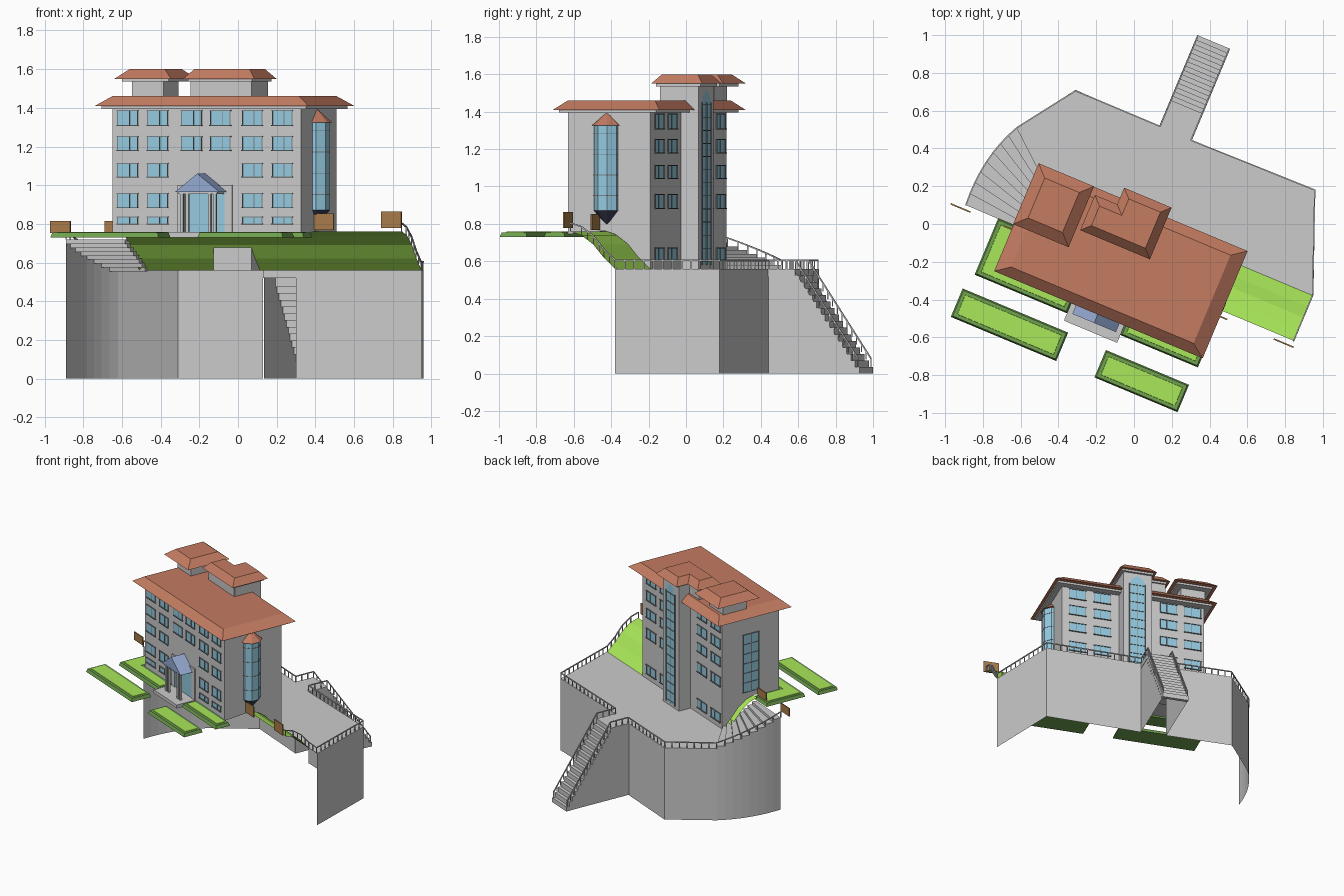
import bpy, bmesh, math
from mathutils import Vector, Matrix

if "Cube" in bpy.data.objects:
    bpy.data.objects.remove(bpy.data.objects["Cube"])

ROT = Matrix.Rotation(math.radians(-22.7), 4, 'Z')   # building axes (u along front, v to back)
def W(u, v, z=0): return ROT @ Vector((u, v, z))

def mat(name, r, g, b):
    m = bpy.data.materials.new(name); m.diffuse_color = (r, g, b, 1); return m
TILE = mat("tile", .55, .2, .12); GLASS = mat("glass", .3, .6, .75)
GRASS = mat("grass", .4, .8, .1); HEDGE = mat("hedge", .16, .36, .08)
WOOD = mat("wood", .4, .2, .07); BLUE = mat("blue_roof", .3, .4, .65)
NAVY = mat("navy", .05, .05, .1); DARK = mat("dark_frame", .2, .22, .23)

def mesh(name, verts, faces, m=None, rot=True):
    me = bpy.data.meshes.new(name)
    me.from_pydata([tuple(ROT @ Vector(v)) if rot else tuple(v) for v in verts], [], faces)
    bm = bmesh.new(); bm.from_mesh(me)
    bmesh.ops.recalc_face_normals(bm, faces=bm.faces)
    bm.to_mesh(me); bm.free()
    o = bpy.data.objects.new(name, me)
    bpy.context.collection.objects.link(o)
    if m: me.materials.append(m)
    return o

def boxes(name, items, m=None):
    V, F = [], []
    for a, b, c, d, e, f in items:
        n = len(V)
        V += [(x, y, z) for z in (e, f) for x, y in ((a, c), (b, c), (b, d), (a, d))]
        F += [[n + i for i in q] for q in ((0, 1, 2, 3), (4, 5, 6, 7), (0, 1, 5, 4),
                                           (1, 2, 6, 5), (2, 3, 7, 6), (3, 0, 4, 7))]
    return mesh(name, V, F, m)

def loft(name, bot, z0, top, z1, m=None, rot=True):
    n = len(bot)
    V = [(*p, z0) for p in bot] + [(*p, z1) for p in top]
    F = [list(range(n)), list(range(n, 2 * n))]
    F += [(i, (i + 1) % n, n + (i + 1) % n, n + i) for i in range(n)]
    return mesh(name, V, F, m, rot)

def rect(a, b, c, d, s=0, t=None):
    t = s if t is None else t
    return [(a + s, c + t), (b - s, c + t), (b - s, d - t), (a + s, d - t)]

def side_extrude(name, prof, u0, u1, m=None):      # profile in (v, z) swept along u
    n = len(prof)
    V = [(u, v, z) for u in (u0, u1) for v, z in prof]
    F = [list(range(n)), list(range(n, 2 * n))]
    F += [(i, (i + 1) % n, n + (i + 1) % n, n + i) for i in range(n)]
    return mesh(name, V, F, m)

# Main block, its underside following the bank
BANK = [(-.244, .76), (-.18, .74), (-.11, .69), (-.05, .62), (.016, .56)]
side_extrude("main_walls", [(-.456, 1.41), (-.456, .745)] + [(v, z + .003) for v, z in BANK]
             + [(.021, .56), (.021, 1.41)], -.513, .543)
boxes("stair_tower", [(-.095, .117, -.1, .12, .56, 1.54)])
boxes("roof_blocks", [(-.52, -.342, -.18, .02, 1.4, 1.54), (-.223, .11, -.105, .03, 1.4, 1.54)])

# Tiled hip roofs with flat tops
boxes("main_soffit", [(-.56, .585, -.49, .07, 1.395, 1.412)])
loft("main_roof", rect(-.587, .61, -.516, .1), 1.41, rect(-.587, .61, -.516, .1, .075, .055), 1.46, TILE)
boxes("left_soffit", [(-.56, -.3, -.215, .07, 1.535, 1.552)])
loft("left_roof", rect(-.59, -.272, -.247, .102), 1.55, rect(-.59, -.272, -.247, .102, .06), 1.6, TILE)
def ell(s):
    return [(-.25 + s, -.14 + s), (.15 - s, -.14 + s), (.15 - s, .157 - s),
            (-.122 + s, .157 - s), (-.122 + s, .062 - s), (-.25 + s, .062 - s)]
loft("tower_soffit", ell(.02), 1.535, ell(.02), 1.552)
loft("tower_roof", ell(0), 1.55, ell(.045), 1.6, TILE)

# Windows
glass, frames = [], []
def window(u, z0, z1, v, s, w=.11):
    def add(lst, a, b, c, d, out):
        lst.append((a, b, min(v, v + s * out), max(v, v + s * out), c, d))
    a, b = u - w / 2, u + w / 2
    add(glass, a, b, z0, z1, .002)
    for x in (a, a + w * .6, b):
        add(frames, x - .002, x + .002, z0, z1, .005)
    add(frames, a - .005, b + .005, z0 - .004, z0 + .001, .009)
    add(frames, a - .005, b + .005, z1 - .001, z1 + .004, .007)
ROWS = [(1.31, 1.385), (1.18, 1.25), (1.045, 1.11), (.885, .955), (.80, .835)]
for u in (-.427, -.259, -.069, .093, .272, .44):
    for z0, z1 in ROWS[:2] if abs(u) < .1 else ROWS:
        window(u, z0, z1, -.456, -1)
for u in (-.43, -.25, .243, .425):
    for z0, z1 in ROWS[:4] + [(.605, .67)]:
        window(u, z0, z1, .021, 1, .12)
# left side strip window
glass.append((-.516, -.513, -.285, -.155, .8, 1.25))
for i in range(7):
    frames.append((-.52, -.513, -.29, -.15, .798 + i * .075, .802 + i * .075))
for v in (-.285, -.22, -.155):
    frames.append((-.52, -.513, v - .003, v + .003, .8, 1.25))
# tower curtain glazing
for i in range(13):
    frames.append((-.05, .072, .12, .127, .598 + i * .07, .602 + i * .07))
for u in (-.048, .011, .07):
    frames.append((u - .003, u + .003, .12, .127, .58, 1.45))
boxes("window_glass", glass, GLASS)
boxes("window_frames", frames, DARK)
arch = [(-.048, .58), (.07, .58), (.07, 1.45), (.05, 1.49), (.011, 1.515), (-.028, 1.49), (-.048, 1.45)]
mesh("tower_glass", [(u, .123, z) for u, z in arch], [list(range(7))], GLASS)

# Octagonal bay on the right side
def octo(r): return [(.535 + r * math.cos(math.pi / 8 + i * math.pi / 4),
                      -.233 + r * math.sin(math.pi / 8 + i * math.pi / 4)) for i in range(8)]
loft("bay_glass", octo(.07), .87, octo(.07), 1.33, GLASS)
loft("bay_base", octo(.004), .795, octo(.072), .872, NAVY)
loft("bay_cap", octo(.083), 1.325, octo(.004), 1.395, TILE)
for i, z in enumerate((.95, 1.06, 1.17, 1.28)):
    loft(f"bay_band_{i}", octo(.072), z, octo(.072), z + .004, DARK)

# Entrance porch
boxes("porch_floor", [(-.145, .16, -.615, -.45, .73, .757)])
boxes("porch_frame", [(-.145, -.105, -.466, -.455, .757, 1.0), (.12, .16, -.466, -.455, .757, 1.0),
                      (-.145, .16, -.466, -.455, .96, 1.0)])
boxes("porch_glass", [(-.105, .12, -.461, -.455, .757, .96)], GLASS)
boxes("porch_columns", [(u - .008, u + .008, v - .008, v + .008, .757, .965)
                        for u in (-.085, -.055, .07, .1) for v in (-.545,)])
boxes("porch_beam", [(-.1, .115, -.557, -.456, .955, .968)])
c = .0075
V = [(c + du, v, z) for v in (-.565, -.456) for du, z in ((-.125, .965), (0, 1.06), (.125, .965))]
mesh("porch_roof", V, [(0, 1, 2), (3, 4, 5), (0, 1, 4, 3), (1, 2, 5, 4), (0, 2, 5, 3)], BLUE)

# Planting beds: hedge border with lawn on top
BEDS = [rect(-.705, -.1, -.828, -.665), rect(.12, .597, -.83, -.673), rect(.16, .605, -.57, -.45),
        [(-.675, -.573), (-.145, -.573), (-.145, -.45), (-.51, -.45), (-.51, -.25), (-.675, -.25)]]
SIGN = [(1, 1), (-1, 1), (-1, -1), (1, -1)]
for i, b in enumerate(BEDS):
    sg = SIGN if len(b) == 4 else [(1, 1), (-1, 1), (-1, -1), (-1, -1), (-1, -1), (1, -1)]
    ins = lambda s: [(p[0] + a * s, p[1] + d * s) for p, (a, d) in zip(b, sg)]
    loft(f"bed_border_{i}", b, .73, ins(.008), .755, HEDGE)
    loft(f"bed_lawn_{i}", ins(.025), .75, ins(.027), .759, GRASS)

# Grass bank between terrace and upper ground
mesh("grass_bank", [(u, v, z) for u in (-.56, 1.022) for v, z in BANK],
     [(i, i + 1, i + 6, i + 5) for i in range(4)], GRASS)

# Curved side steps
N = 8
P0, P1, P2 = Vector((-.89, .10)), Vector((-.805, .355)), Vector((-.62, .51))
arc = [P0 * (1 - t) ** 2 + P1 * 2 * t * (1 - t) + P2 * t * t for t in [i / N for i in range(N + 1)]]
inner = [Vector((-.585, -.03)).lerp(Vector((-.467, .213)), i / N) for i in range(N + 1)]
for i in range(N):
    z = .72 - .02 * i
    q = [tuple(p) for p in (arc[i], arc[i + 1], inner[i + 1], inner[i])]
    loft(f"side_step_{i}", q, z - .025, q, z, None, False)

# Terrace floor and retaining wall
edge = [(-.62, .51), (-.31, .71), (.13, .52), (.30, .44), (.96, .18), (.95, -.38)]
floor = edge + [tuple(W(-.513, .016))[:2]]
mesh("terrace_floor", [(*p, .56) for p in floor], [list(range(len(floor)))], None, False)
V, F = [], []
segs = [(arc[i], arc[i + 1], .72 - .02 * i) for i in range(N)]
segs += [(edge[i], edge[i + 1], .56) for i in (0, 1, 3, 4)]
for a, b, z in segs:
    n = len(V)
    V += [(*a, 0), (*b, 0), (*b, z), (*a, z)]; F.append((n, n + 1, n + 2, n + 3))
mesh("retaining_wall", V, F, None, False)

# Long back stair with side walls
n = 15; S0, S1 = .68, 1.052; dv = (S1 - S0) / n
steps = [(-.077, .112, .52, S0, .52, .56)]
for i in range(n):
    z = .56 * (1 - (i + 1) / (n + 1))
    steps.append((-.077, .112, S0 + i * dv, S0 + (i + 1) * dv, max(0, z - .05), z))
boxes("back_steps", steps)
prof = [(.525, 0), (.525, .555), (S0, .54), (S1, 0)]
for u, nm in ((-.075, "left"), (.11, "right")):
    mesh(f"back_stair_wall_{nm}", [(u, v, z) for v, z in prof], [(0, 1, 2, 3)])

# Railings
RV, RF = [], []
def beam(a, b, r=.0035):
    d = (b - a).normalized()
    s = d.cross(Vector((0, 0, 1)) if abs(d.z) < .9 else Vector((1, 0, 0))).normalized() * r
    t = d.cross(s).normalized() * r
    k = len(RV)
    RV.extend(p + o for p in (a, b) for o in (s + t, s - t, -s - t, t - s))
    RF.extend([[k + i for i in q] for q in ((0, 1, 2, 3), (4, 5, 6, 7), (0, 1, 5, 4),
                                            (1, 2, 6, 5), (2, 3, 7, 6), (3, 0, 4, 7))])
def railing(path, h=.045):
    up = Vector((0, 0, h))
    for a, b in zip(path, path[1:]):
        beam(a + up, b + up)
        k = max(1, round((b - a).length / .05))
        for i in range(k + 1):
            p = a.lerp(b, i / k); beam(p, p + up, .003)
Z = .56
railing([Vector((*p, .72 - .02 * i)) for i, p in enumerate(arc)]
        + [Vector((-.31, .705, Z)), W(-.072, .53, Z), W(-.072, S0, Z), W(-.072, S1 - .01, .035)])
railing([W(.107, S1 - .01, .035), W(.107, S0, Z), W(.107, .525, Z), Vector((.957, .18, Z))]
        + [W(1.018, v, z) for v, z in reversed(BANK)])
mesh("railings", RV, RF, None, False)

# Wooden gate boards at the tops of bank and steps
boxes("gate_boards", [(u - .057, u + .057, -.28, -.272, z, z + h) for u, z, h in
                      ((.594, .768, .085), (.975, .778, .085), (-.88, .753, .062), (-.575, .753, .062))], WOOD)

for m in bpy.data.materials:
    if m.users and not m.is_grease_pencil:
        m.use_nodes = True
        m.node_tree.nodes["Principled BSDF"].inputs["Base Color"].default_value = m.diffuse_color
